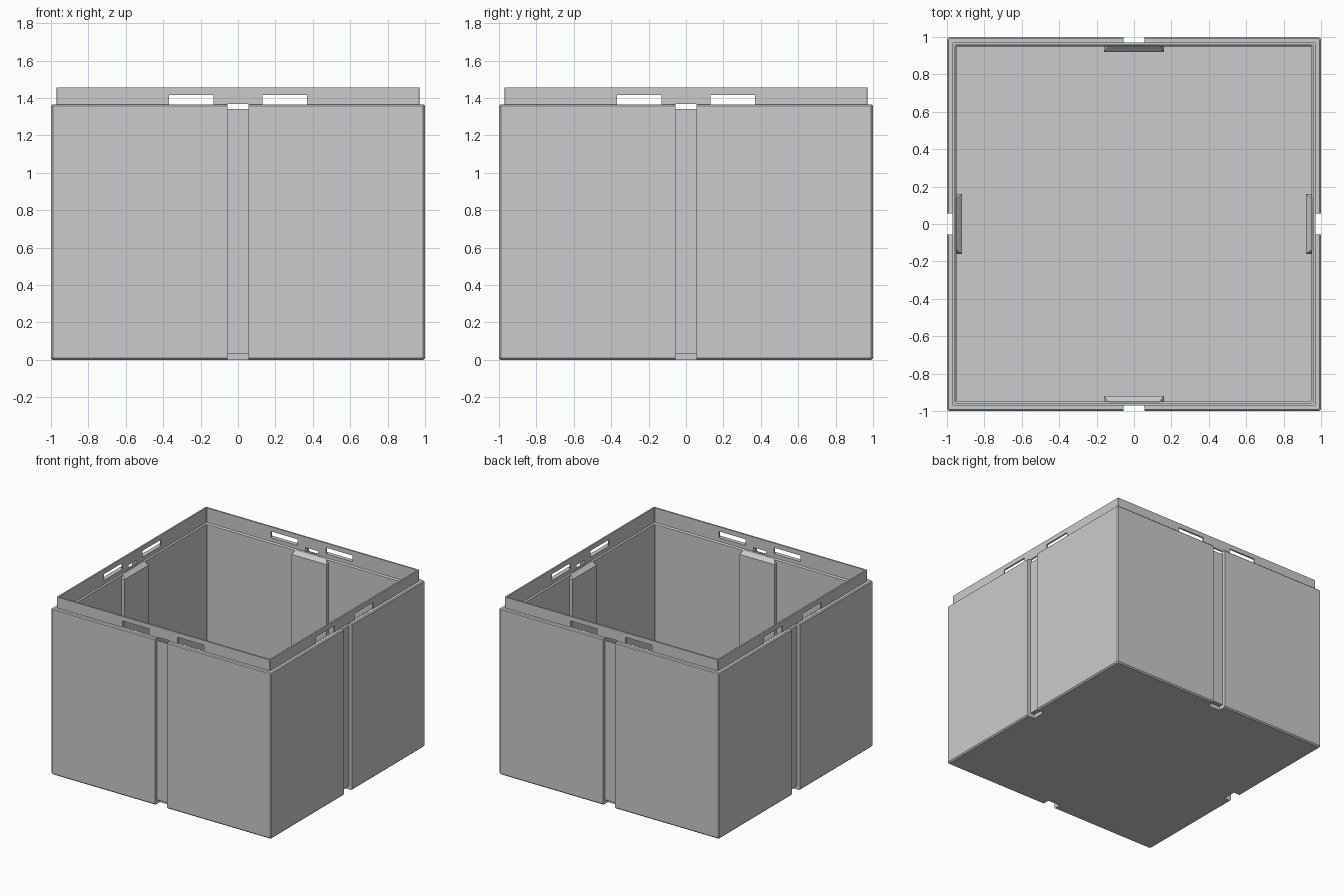
import bpy, bmesh
from math import pi
from mathutils import Matrix

cube = bpy.data.objects.get("Cube")
if cube:
    bpy.data.objects.remove(cube, do_unlink=True)

grey = bpy.data.materials.new("light_grey")
grey.use_nodes = True
grey.diffuse_color = (0.6, 0.6, 0.6, 1)
grey.node_tree.nodes["Principled BSDF"].inputs["Base Color"].default_value = (0.6, 0.6, 0.6, 1)


def finish(bm, name):
    bmesh.ops.recalc_face_normals(bm, faces=bm.faces)
    mesh = bpy.data.meshes.new(name)
    bm.to_mesh(mesh)
    bm.free()
    mesh.materials.append(grey)
    obj = bpy.data.objects.new(name, mesh)
    bpy.context.scene.collection.objects.link(obj)
    return obj


def ring(bm, half, z, chamfer):
    """Square loop with clipped corners."""
    h, c = half, half - chamfer
    pts = [(h, -c), (h, c), (c, h), (-c, h), (-h, c), (-h, -c), (-c, -h), (c, -h)]
    return [bm.verts.new((x, y, z)) for x, y in pts]


def block(bm, x0, x1, y0, y1, z0, z1):
    verts = bmesh.ops.create_cube(bm, size=1)["verts"]
    centre = Matrix.Translation(((x0 + x1) / 2, (y0 + y1) / 2, (z0 + z1) / 2))
    size = Matrix.Diagonal((x1 - x0, y1 - y0, z1 - z0, 1))
    bmesh.ops.transform(bm, matrix=centre @ size, verts=verts)
    return verts


def four_sides(bm):
    """Repeat the front-side geometry on the other three sides."""
    source = bm.verts[:] + bm.edges[:] + bm.faces[:]
    for k in range(1, 4):
        copy = bmesh.ops.duplicate(bm, geom=source)["geom"]
        verts = [g for g in copy if isinstance(g, bmesh.types.BMVert)]
        bmesh.ops.rotate(bm, verts=verts, cent=(0, 0, 0), matrix=Matrix.Rotation(k * pi / 2, 3, 'Z'))


def boolean(target, tool, operation):
    mod = target.modifiers.new(operation.lower(), 'BOOLEAN')
    mod.operation, mod.object, mod.solver, mod.use_self = operation, tool, 'EXACT', True
    bpy.context.view_layer.update()
    deps = bpy.context.evaluated_depsgraph_get()
    mesh = bpy.data.meshes.new_from_object(target.evaluated_get(deps))
    target.modifiers.clear()
    target.data = mesh
    bpy.data.objects.remove(tool, do_unlink=True)


# Open box: outer wall, ledge, thin rim, inner wall and floor
bm = bmesh.new()
section = [(0.99, 0, 0.008), (1, 0.01, 0.01), (1, 1.358, 0.01), (0.993, 1.365, 0.01),
           (0.97, 1.365, 0.003), (0.97, 1.455, 0.003), (0.957, 1.455, 0.003),
           (0.957, 1.335, 0.003), (0.948, 1.325, 0.003), (0.948, 0.05, 0.003)]
loops = [ring(bm, *s) for s in section]
for a, b in zip(loops, loops[1:]):
    for i in range(8):
        j = (i + 1) % 8
        bm.faces.new((a[i], a[j], b[j], b[i]))
bm.faces.new(loops[0])
bm.faces.new(loops[-1])
box = finish(bm, "storage_box")

# Inner ribs behind the grooves, with hipped tops
bm = bmesh.new()
for v in block(bm, -0.16, 0.16, -0.965, -0.92, 0.02, 1.3):
    if v.co.z > 1 and v.co.y > -0.95:
        top = bm.verts.new((v.co.x * 0.86, -0.95, 1.33))
bmesh.ops.delete(bm, geom=[f for f in bm.faces if f.normal.z > 0.9 or
                           all(v.co.z > 1 for v in f.verts)], context='FACES_ONLY')
upper = [v for v in bm.verts if v.co.z > 1.31]
for v in upper[:]:
    upper.append(bm.verts.new((v.co.x, -0.965, 1.33)))
rim = [v for v in bm.verts if 1 < v.co.z < 1.31]
bmesh.ops.convex_hull(bm, input=rim + upper)
# Keep the rib a clean closed solid
bmesh.ops.delete(bm, geom=bm.faces[:], context='FACES_ONLY')
bmesh.ops.delete(bm, geom=bm.edges[:], context='EDGES_FACES') if bm.edges else None
bmesh.ops.convex_hull(bm, input=bm.verts[:])
four_sides(bm)
boolean(box, finish(bm, "inner_ribs"), 'UNION')

# Strap grooves, foot notches, strap holes and rim slots
bm = bmesh.new()
block(bm, -0.055, 0.055, -1.1, -0.971, -0.1, 1.5)
block(bm, -0.055, 0.055, -1.1, -0.935, -0.1, 0.032)
block(bm, -0.055, 0.055, -1.1, -0.9, 1.341, 1.369)
for side in (-1, 1):
    x0, x1 = sorted((side * 0.13, side * 0.37))
    block(bm, x0, x1, -1.1, -0.9, 1.366, 1.417)
four_sides(bm)
boolean(box, finish(bm, "cutters"), 'DIFFERENCE')
